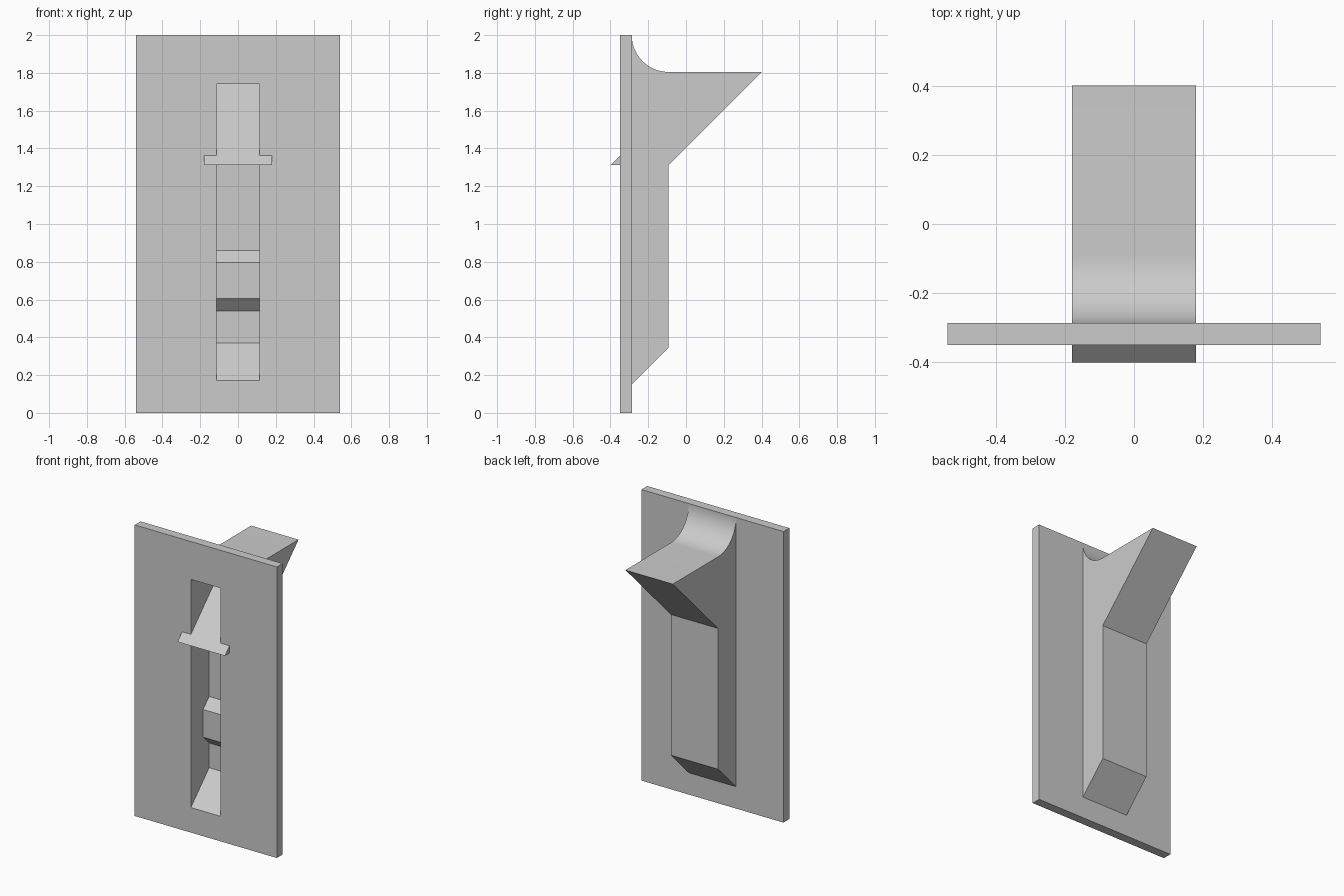
import bpy
import bmesh
import math

cube = bpy.data.objects.get("Cube")
if cube:
    bpy.data.objects.remove(cube, do_unlink=True)

grey = bpy.data.materials.new("plain_grey")
grey.use_nodes = True
COLOUR = (0.6, 0.6, 0.6, 1)
grey.diffuse_color = COLOUR
grey.node_tree.nodes["Principled BSDF"].inputs["Base Color"].default_value = COLOUR


def prism(name, profile, half_width):
    """Extrude a (y, z) profile symmetrically along x."""
    bm = bmesh.new()
    face = bm.faces.new([bm.verts.new((-half_width, y, z)) for y, z in profile])
    result = bmesh.ops.extrude_face_region(bm, geom=[face])
    moved = [v for v in result["geom"] if isinstance(v, bmesh.types.BMVert)]
    bmesh.ops.translate(bm, verts=moved, vec=(2 * half_width, 0, 0))
    bmesh.ops.recalc_face_normals(bm, faces=bm.faces[:])
    mesh = bpy.data.meshes.new(name)
    bm.to_mesh(mesh)
    bm.free()
    mesh.materials.append(grey)
    obj = bpy.data.objects.new(name, mesh)
    bpy.context.collection.objects.link(obj)
    return obj


def cut(target, cutter):
    mod = target.modifiers.new(cutter.name, "BOOLEAN")
    mod.operation = "DIFFERENCE"
    mod.solver = "EXACT"
    mod.object = cutter
    bpy.context.view_layer.objects.active = target
    bpy.ops.object.modifier_apply(modifier=mod.name)


FRONT, BACK, DEPTH = -0.35, -0.287, -0.092
SLOT, WIDTH = 0.113, 0.18

# Flat face plate
plate = prism("face_plate", [(FRONT, 0), (BACK, 0), (BACK, 2), (FRONT, 2)], 0.54)

# Rear housing with a concave fillet running up to the plate's top
radius = DEPTH - BACK
fillet = [(DEPTH - radius * math.sin(a), 2 - radius * math.cos(a))
          for a in (math.pi / 2 * i / 24 for i in range(25))]
housing = prism("rear_housing", [(BACK, 0.15), (DEPTH, 0.345), (DEPTH, 1.312),
                                 (0.4, 1.805)] + fillet, WIDTH)

# Lower pocket, with a raised bump on its back wall
floor = -0.152
bump = floor - 0.065
lower = prism("lower_pocket_cutter", [
    (-0.37, 0.152), (floor, 0.37), (floor, 0.54), (bump, 0.605), (bump, 0.795),
    (floor, 0.86), (floor, 1.312), (-0.37, 1.312)], SLOT)

# Upper pocket above the slanted ramp
upper = prism("upper_pocket_cutter", [(-0.37, 1.342), (0.028, 1.74), (-0.37, 1.74)], SLOT)

for part in (plate, housing):
    for cutter in (lower, upper):
        cut(part, cutter)
for cutter in (lower, upper):
    bpy.data.objects.remove(cutter, do_unlink=True)

# Wedge lip continuing the ramp out of the front
prism("front_lip", [(-0.4, 1.312), (FRONT, 1.312), (FRONT, 1.362)], WIDTH)

bpy.ops.object.select_all(action="DESELECT")
housing.select_set(True)
bpy.context.view_layer.objects.active = housing
bpy.ops.object.shade_smooth_by_angle(angle=math.radians(20))
